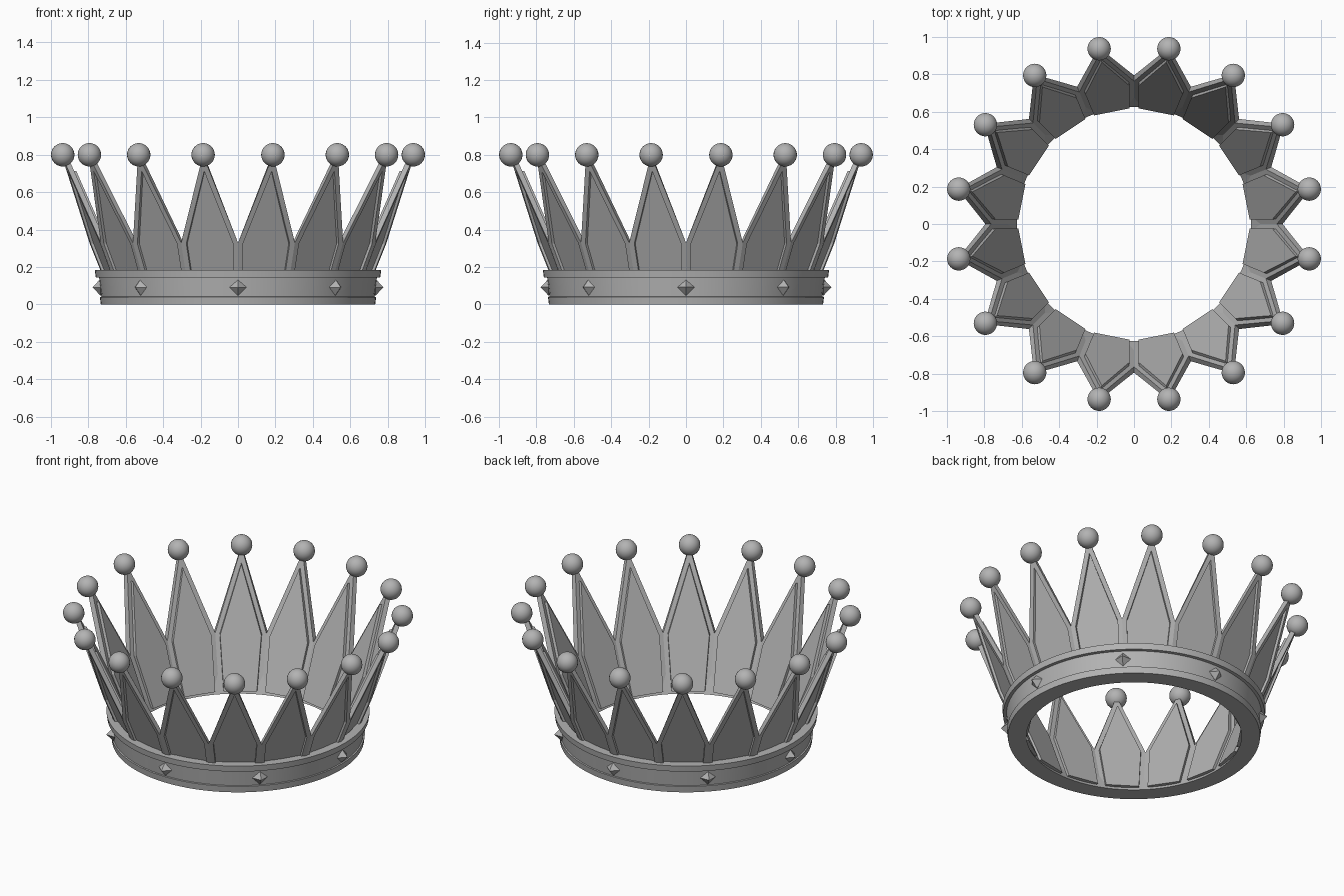
import bpy, bmesh
from math import sin, cos, pi, hypot
from mathutils import Matrix, Vector

cube = bpy.data.objects.get("Cube")
if cube:
    bpy.data.objects.remove(cube, do_unlink=True)

metal = bpy.data.materials.new("grey_metal")
metal.use_nodes = True
grey = (0.45, 0.45, 0.45, 1)
metal.diffuse_color = grey
metal.node_tree.nodes["Principled BSDF"].inputs["Base Color"].default_value = grey

POINTS = 16
STEP = 2 * pi / POINTS
BASE_Z, NOTCH_Z, TIP_Z = 0.02, 0.33, 0.8


def finish(name, bm, smooth=False):
    bmesh.ops.recalc_face_normals(bm, faces=bm.faces[:])
    mesh = bpy.data.meshes.new(name)
    bm.to_mesh(mesh)
    bm.free()
    mesh.materials.append(metal)
    obj = bpy.data.objects.new(name, mesh)
    bpy.context.collection.objects.link(obj)
    if smooth:
        bpy.ops.object.select_all(action='DESELECT')
        obj.select_set(True)
        bpy.context.view_layer.objects.active = obj
        bpy.ops.object.shade_smooth_by_angle(angle=pi / 6)
    return obj


def wall_radius(z):
    """Distance of the flared wall plane from the axis."""
    return 0.635 + 0.39 * z


def half_width(z):
    return wall_radius(z) * sin(STEP / 2) / cos(STEP / 2)


def outline(inset):
    """Pentagon of one crown point, inset on all sides but the bottom."""
    w = half_width(NOTCH_Z)
    drop = inset * hypot(w, TIP_Z - NOTCH_Z) / w
    tip = TIP_Z - drop
    x = w - inset
    shoulder = tip - x * (TIP_Z - NOTCH_Z) / w
    b = half_width(BASE_Z) - inset
    return [(-b, BASE_Z), (-x, shoulder), (0, tip), (x, shoulder), (b, BASE_Z)]


def layer(bm, pts, offset, turn):
    # Seams widen with the radius so that neighbouring points meet
    verts = []
    for x, z in pts:
        r = wall_radius(z)
        k = (r + offset) / r
        verts.append(bm.verts.new(turn @ Vector((x * k, -r - offset, z))))
    return verts


def strip(bm, a, b):
    for i in range(len(a) - 1):
        bm.faces.new((a[i], a[i + 1], b[i + 1], b[i]))


# Pointed wall: raised frames and panels set inwards
frames, panels = bmesh.new(), bmesh.new()
for i in range(POINTS):
    turn = Matrix.Rotation((i + 0.5) * STEP, 3, 'Z')
    big, small = outline(0), outline(0.027)
    oo, oi = layer(frames, big, 0.015, turn), layer(frames, small, 0.015, turn)
    io, ii = layer(frames, big, -0.015, turn), layer(frames, small, -0.015, turn)
    for a, b in ((oo, oi), (oi, ii), (ii, io), (io, oo)):
        strip(frames, a, b)
    front, back = layer(panels, small, 0, turn), layer(panels, small, -0.032, turn)
    panels.faces.new(front)
    panels.faces.new(back)
    strip(panels, front + front[:1], back + back[:1])
finish("point_frames", frames)
finish("point_panels", panels)

# Base band, turned from a closed profile
profile = [(0.625, 0), (0.733, 0), (0.738, 0.04), (0.73, 0.042), (0.742, 0.143),
           (0.76, 0.145), (0.765, 0.183), (0.71, 0.183)]
bm = bmesh.new()
verts = [bm.verts.new((r, 0, z)) for r, z in profile]
edges = [bm.edges.new((verts[i - 1], verts[i])) for i in range(len(verts))]
bmesh.ops.spin(bm, geom=verts + edges, axis=(0, 0, 1), cent=(0, 0, 0),
               angle=2 * pi, steps=96)
bmesh.ops.remove_doubles(bm, verts=bm.verts[:], dist=0.0001)
finish("base_band", bm, True)

# Balls on the tips
bm = bmesh.new()
for i in range(POINTS):
    a = (i + 0.5) * STEP
    place = Matrix.Translation((0.955 * cos(a), 0.955 * sin(a), TIP_Z))
    bmesh.ops.create_uvsphere(bm, u_segments=24, v_segments=16, radius=0.0625, matrix=place)
finish("tip_balls", bm, True)

# Diamond studs round the band
bm = bmesh.new()
for i in range(8):
    place = (Matrix.Rotation(i * pi / 4, 4, 'Z') @ Matrix.Translation((0.735, 0, 0.092))
             @ Matrix.Diagonal((0.042, 0.045, 0.045, 1)))
    ring = [bm.verts.new(place @ Vector(p)) for p in ((0, 1, 0), (0, 0, 1), (0, -1, 0), (0, 0, -1))]
    for x in (1, -1):
        apex = bm.verts.new(place @ Vector((x, 0, 0)))
        for j in range(4):
            bm.faces.new((ring[j - 1], ring[j], apex))
finish("band_studs", bm)
